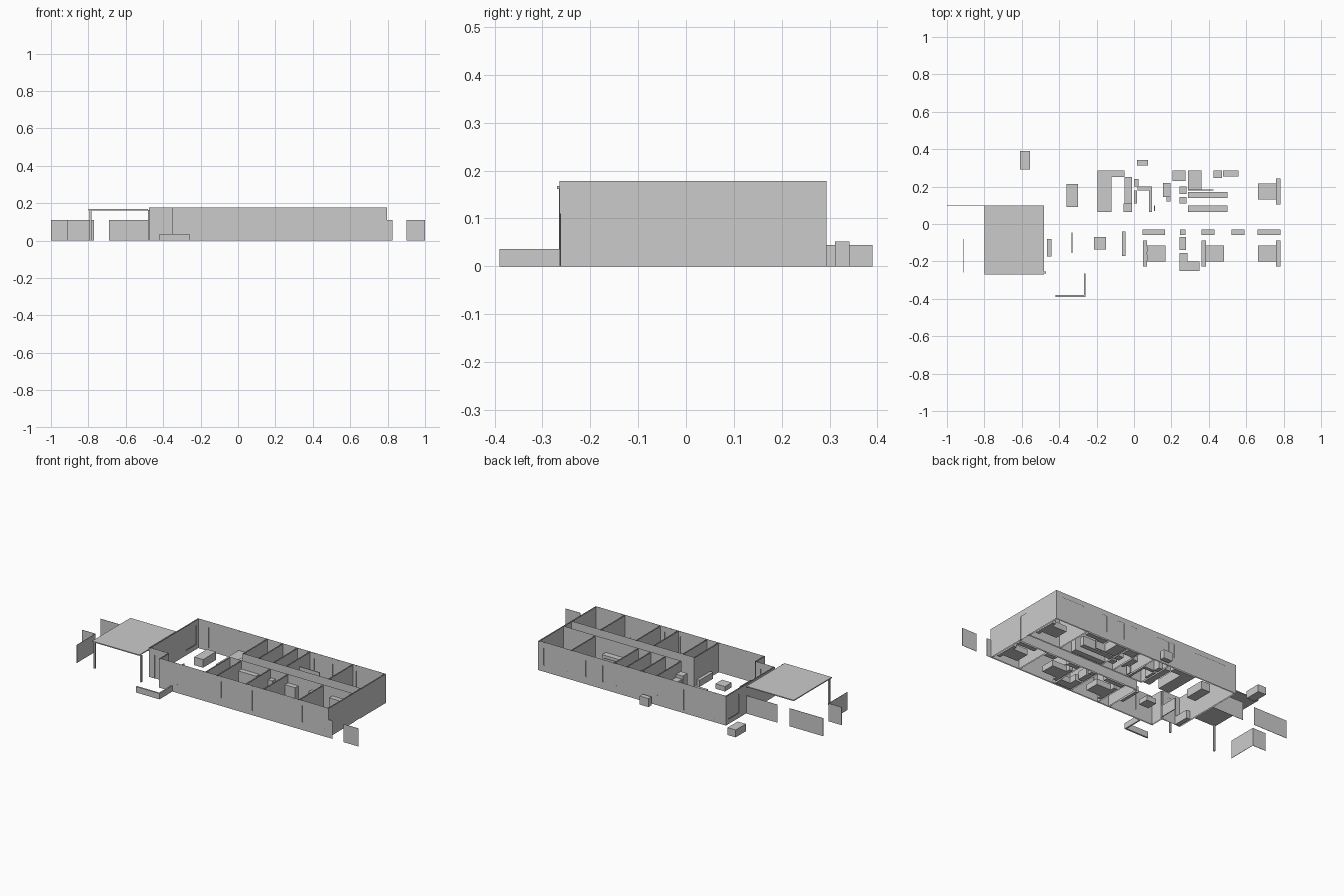
import bpy, bmesh

H = 0.178   # wall height
T = 0.007   # wall thickness


def finish(name, bm):
    me = bpy.data.meshes.new(name)
    bm.to_mesh(me)
    bm.free()
    ob = bpy.data.objects.new(name, me)
    bpy.context.collection.objects.link(ob)
    return ob


def add_box(bm, x0, x1, y0, y1, z0, z1, caps=True):
    v = [bm.verts.new(p) for p in ((x0, y0, z0), (x1, y0, z0), (x1, y1, z0), (x0, y1, z0),
                                   (x0, y0, z1), (x1, y0, z1), (x1, y1, z1), (x0, y1, z1))]
    for i in range(4):
        j = (i + 1) % 4
        bm.faces.new((v[i], v[j], v[j + 4], v[i + 4]))
    if caps:
        bm.faces.new(v[3::-1])
        bm.faces.new(v[4:])


def box(name, x0, x1, y0, y1, z1, z0=0.0):
    bm = bmesh.new()
    add_box(bm, x0, x1, y0, y1, z0, z1)
    return finish(name, bm)


def wall(name, axis, pos, a, b, openings=(), inner=0):
    """Open-topped wall along an axis; openings are (start, end, sill, head).
    inner: -1 / +1 puts the thickness on that side of pos, 0 centres it."""
    lo = pos + (inner - 1) * T / 2
    hi = lo + T
    bm, panes = bmesh.new(), bmesh.new()

    def piece(target, s, e, z0, z1, l, h):
        if e - s < 1e-4 or z1 - z0 < 1e-4:
            return
        r = (s, e, l, h) if axis == 'x' else (l, h, s, e)
        add_box(target, *r, z0, z1, caps=False)

    cur = a
    for s, e, z0, z1 in sorted(openings):
        piece(bm, cur, s, 0, H, lo, hi)
        piece(bm, s, e, 0, z0, lo, hi)
        piece(bm, s, e, z1, H, lo, hi)
        mid = (lo + hi) / 2
        piece(panes, s, e, z0, z1, mid - 0.001, mid + 0.001)
        cur = e
    piece(bm, cur, b, 0, H, lo, hi)
    finish(name, bm)
    if openings:
        finish(name + "_panes", panes)
    else:
        panes.free()


# Outer walls with windows and doors
X0, X1, Y0, Y1 = -0.477, 0.797, -0.264, 0.294
PX, PY = -0.35, -0.18   # recessed porch corner
wall("front_wall", 'x', Y0, PX, X1, [(-0.23, -0.05, 0.05, 0.15), (0.07, 0.22, 0.05, 0.15),
     (0.28, 0.325, 0.03, 0.15), (0.405, 0.56, 0.05, 0.15), (0.62, 0.77, 0.05, 0.15)], 1)
wall("back_wall", 'x', Y1, X0, X1, [(-0.40, -0.19, 0.02, 0.145), (-0.04, 0.08, 0.06, 0.145),
     (0.225, 0.27, 0.045, 0.145), (0.315, 0.36, 0.045, 0.145), (0.44, 0.475, 0.045, 0.145),
     (0.60, 0.76, 0.04, 0.145)], -1)
wall("left_wall", 'y', X0, PY, Y1, [(0.17, 0.27, 0.03, 0.145)], 1)
wall("right_wall", 'y', X1, Y0, Y1, [(-0.01, 0.045, 0.0, 0.143)], -1)
wall("porch_wall", 'x', PY, X0, PX, [(-0.44, -0.385, 0.0, 0.145)], 1)
wall("porch_side_wall", 'y', PX, Y0, PY, (), 1)

# Corridor walls and room partitions
wall("corridor_front_wall", 'x', -0.024, -0.04, X1)
wall("corridor_back_wall", 'x', 0.056, -0.005, X1)
for i, x in enumerate((-0.038, 0.04, 0.236, 0.355, 0.597)):
    wall(f"front_partition_{i}", 'y', x, Y0, -0.024)
for i, x in enumerate((-0.005, 0.10, 0.20, 0.285, 0.575)):
    wall(f"back_partition_{i}", 'y', x, 0.056, Y1)

# Carport roof and posts
box("carport_roof", -0.80, -0.48, -0.27, 0.10, 0.168, 0.162)
for i, x in enumerate((-0.788, -0.475)):
    box(f"carport_post_{i}", x - 0.005, x + 0.005, -0.265, -0.255, 0.163)

# Garden fence panels
for i, (a, b, y) in enumerate(((-0.69, -0.48, 0.098), (-1.0, -0.77, 0.098), (-1.0, -0.91, -0.08),
                               (0.797, 0.825, -0.262), (0.90, 1.0, -0.262))):
    box(f"fence_{i}", a, b, y - 0.001, y + 0.001, 0.11)
box("fence_return", -0.912, -0.91, -0.26, -0.08, 0.11)

# Low planter wall by the entrance
box("planter_wall_front", -0.42, -0.26, -0.39, -0.38, 0.036)
box("planter_wall_side", -0.268, -0.26, -0.38, -0.264, 0.036)

# Outdoor units behind the house
box("outdoor_unit_large", -0.61, -0.555, 0.292, 0.39, 0.045)
box("outdoor_unit_small", 0.015, 0.075, 0.312, 0.342, 0.052)

# Beds: base, headboard and two pillows; d points from headboard to foot
for i, (hx, y, d) in enumerate(((0.048, -0.157, 1), (0.362, -0.157, 1),
                                (0.782, -0.157, -1), (0.782, 0.173, -1))):
    span = lambda a, b: sorted((hx + d * a, hx + d * b))
    box(f"bed_{i}", *span(0.002, 0.12), y - 0.043, y + 0.043, 0.036)
    box(f"headboard_{i}", *span(0, 0.022), y - 0.07, y + 0.07, 0.045)
    for s in (-1, 1):
        box(f"pillow_{i}_{s}", *span(0.004, 0.024), y + s * 0.022 - 0.016, y + s * 0.022 + 0.016, 0.049)

# Wardrobes along the corridor wall
for i, (a, b) in enumerate(((0.045, 0.165), (0.245, 0.275), (0.36, 0.43), (0.52, 0.59), (0.66, 0.782))):
    box(f"wardrobe_{i}", a, b, -0.06, -0.03, 0.13)

# Remaining furniture: x0, x1, y0, y1, height
furniture = {
    "dining_table": (-0.36, -0.30, 0.09, 0.215, 0.05),
    "entry_console": (-0.465, -0.44, -0.175, -0.08, 0.05),
    "screen": (-0.335, -0.330, -0.155, -0.045, 0.07),
    "coffee_table": (-0.215, -0.15, -0.135, -0.07, 0.03),
    "sideboard": (-0.065, -0.045, -0.17, -0.04, 0.04),
    "kitchen_back_counter": (-0.12, -0.05, 0.25, 0.285, 0.06),
    "kitchen_side_counter": (-0.195, -0.12, 0.065, 0.285, 0.06),
    "pantry": (-0.05, -0.01, 0.11, 0.25, 0.10),
    "fridge": (-0.055, -0.01, 0.065, 0.11, 0.12),
    "laundry_sink": (0.0, 0.025, 0.20, 0.24, 0.06),
    "laundry_cabinet": (0.0, 0.015, 0.11, 0.18, 0.06),
    "laundry_shelf_back": (0.02, 0.095, 0.18, 0.20, 0.06),
    "laundry_shelf_side": (0.08, 0.095, 0.065, 0.18, 0.06),
    "hall_cabinet": (0.106, 0.111, 0.07, 0.10, 0.06),
    "washer": (0.155, 0.195, 0.145, 0.22, 0.06),
    "cistern": (0.175, 0.195, 0.12, 0.145, 0.05),
    "back_bath_tub": (0.205, 0.275, 0.23, 0.285, 0.04),
    "back_basin": (0.242, 0.28, 0.16, 0.20, 0.05),
    "back_toilet": (0.242, 0.28, 0.11, 0.145, 0.04),
    "front_bath_vanity": (0.243, 0.278, -0.14, -0.07, 0.05),
    "front_toilet": (0.243, 0.285, -0.20, -0.155, 0.04),
    "front_bath_tub": (0.243, 0.35, -0.25, -0.20, 0.035),
    "sofa_side": (0.29, 0.36, 0.185, 0.285, 0.05),
    "shelf_divider": (0.29, 0.425, 0.18, 0.185, 0.13),
    "study_desk": (0.29, 0.50, 0.14, 0.17, 0.055),
    "robe_storage": (0.29, 0.50, 0.065, 0.10, 0.10),
    "ensuite_toilet": (0.425, 0.47, 0.245, 0.285, 0.04),
    "ensuite_vanity": (0.475, 0.56, 0.255, 0.285, 0.055),
}
for name, (x0, x1, y0, y1, h) in furniture.items():
    box(name, x0, x1, y0, y1, h)
